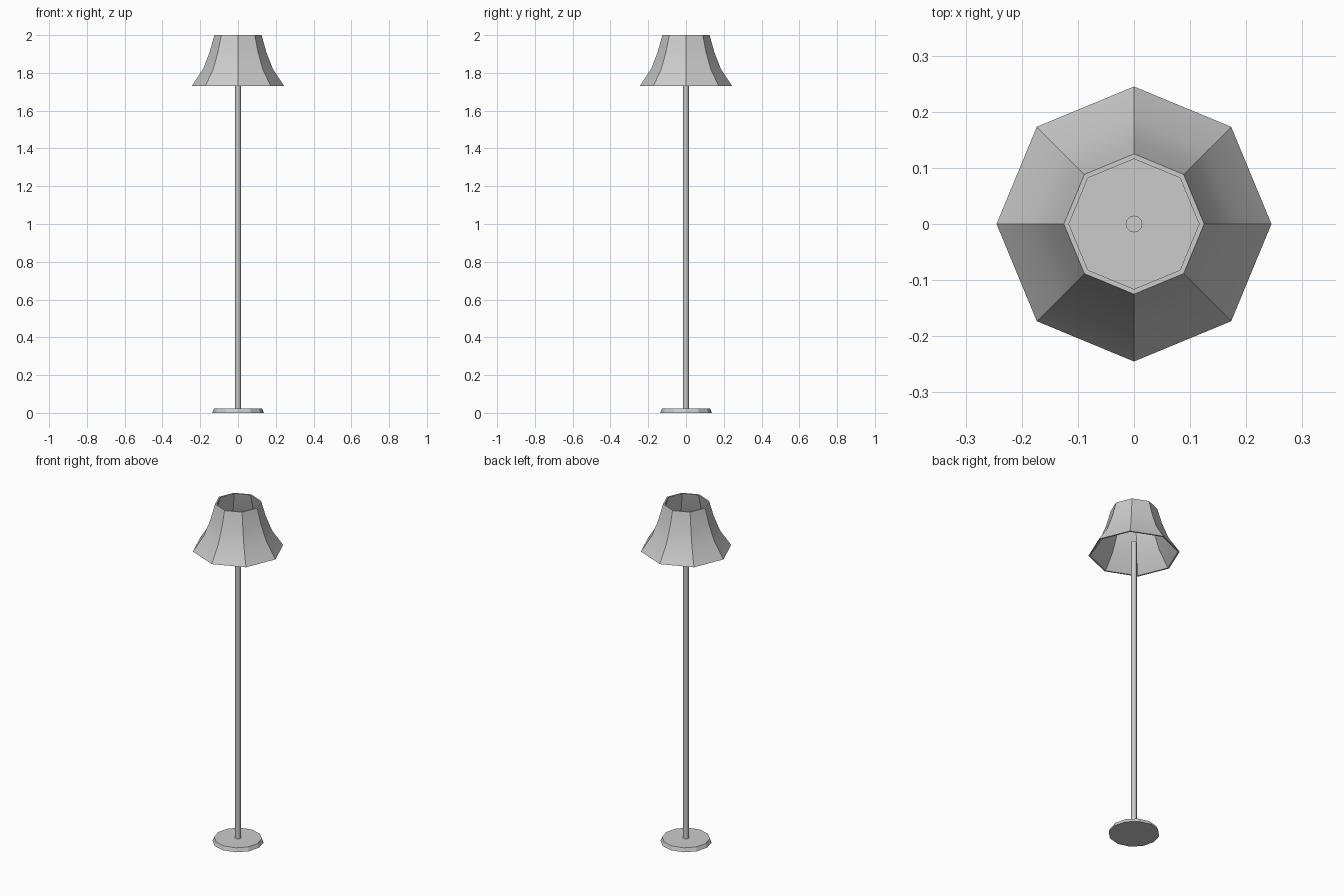
import bpy, bmesh, math

if "Cube" in bpy.data.objects:
    bpy.data.objects.remove(bpy.data.objects["Cube"])


def lathe(name, profile, sides, closed=False):
    """Revolve (radius, z) points around z; open profiles get end caps."""
    bm = bmesh.new()
    rings = []
    for r, z in profile:
        rings.append([bm.verts.new((r * math.cos(2 * math.pi * i / sides),
                                    r * math.sin(2 * math.pi * i / sides), z))
                      for i in range(sides)])
    pairs = list(zip(rings, rings[1:]))
    if closed:
        pairs.append((rings[-1], rings[0]))
    for a, b in pairs:
        for i in range(sides):
            j = (i + 1) % sides
            bm.faces.new((a[i], a[j], b[j], b[i]))
    if not closed:
        bm.faces.new(rings[0][::-1])
        bm.faces.new(rings[-1])
    bmesh.ops.recalc_face_normals(bm, faces=bm.faces)
    mesh = bpy.data.meshes.new(name)
    bm.to_mesh(mesh)
    bm.free()
    obj = bpy.data.objects.new(name, mesh)
    bpy.context.collection.objects.link(obj)
    return obj


def smooth(obj, degrees):
    bpy.ops.object.select_all(action='DESELECT')
    obj.select_set(True)
    bpy.context.view_layer.objects.active = obj
    bpy.ops.object.shade_smooth_by_angle(angle=math.radians(degrees))


# Low-poly round foot
lathe("base", [(0.137, 0.0), (0.128, 0.022)], 12)

# Thin pole ending inside the shade
pole = lathe("pole", [(0.015, 0.02), (0.015, 1.8)], 12)
smooth(pole, 35)

# Flared octagonal shade, open at both ends, with a thin wall
outer = [(0.245, 1.73), (0.185, 1.82), (0.15, 1.91), (0.125, 2.0)]
inner = [(r - 0.009, z) for r, z in reversed(outer)]
shade = lathe("shade", outer + inner, 8, closed=True)
smooth(shade, 28)
